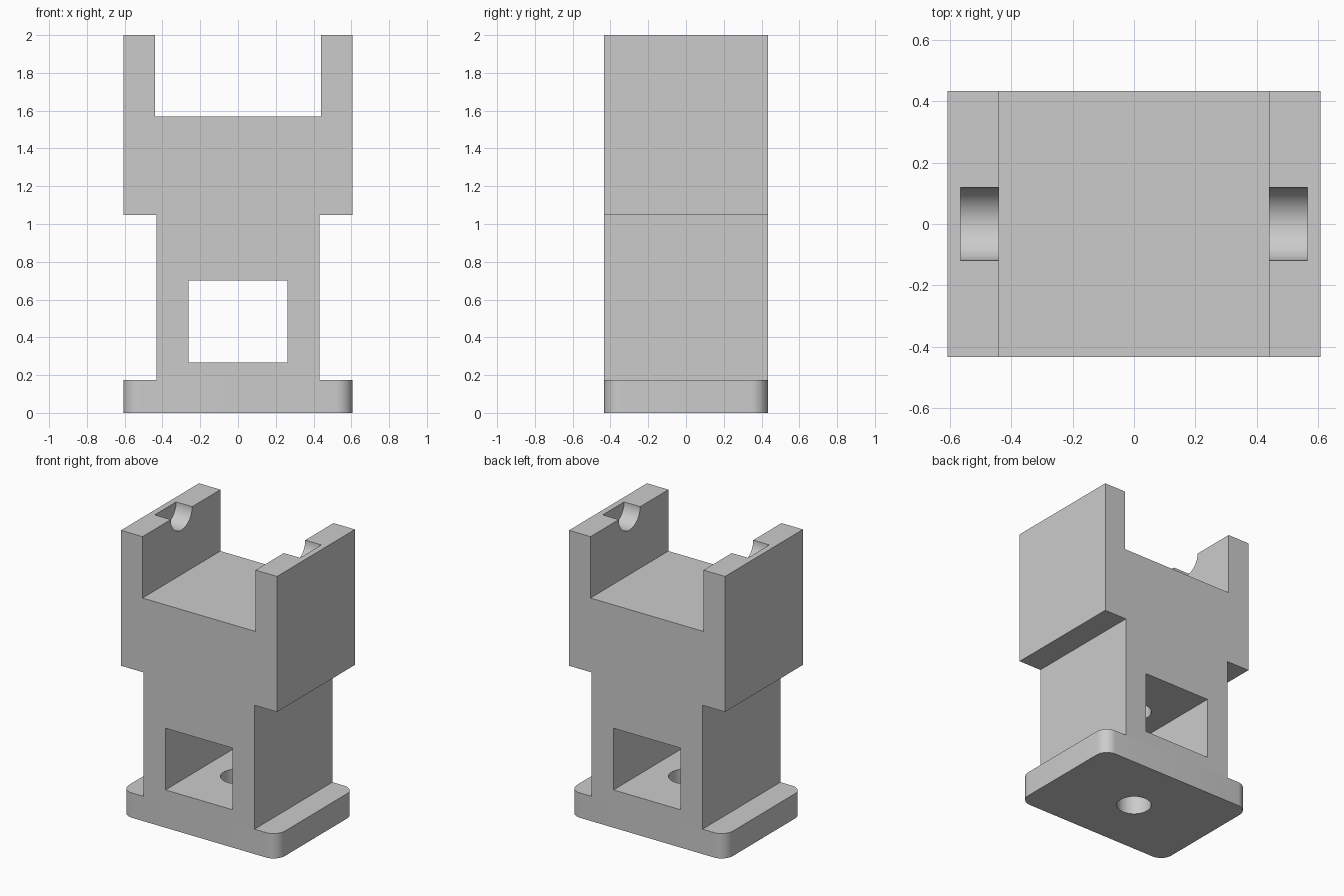
import bpy
import bmesh
from math import radians, pi, sin, cos
from mathutils import Matrix, Vector

cube = bpy.data.objects.get("Cube")
if cube:
    bpy.data.objects.remove(cube, do_unlink=True)

grey = bpy.data.materials.new("plain grey")
grey.use_nodes = True
grey.diffuse_color = (0.6, 0.6, 0.6, 1)
grey.node_tree.nodes["Principled BSDF"].inputs["Base Color"].default_value = (0.6, 0.6, 0.6, 1)

HALF_X, HALF_Y, HEIGHT = 0.607, 0.433, 2.0
WAIST, PLATE_TOP, SHOULDER = 0.432, 0.175, 1.047
CRADLE_X, CRADLE_Z = 0.44, 1.568


def add_object(name, bm):
    bmesh.ops.recalc_face_normals(bm, faces=bm.faces)
    mesh = bpy.data.meshes.new(name)
    bm.to_mesh(mesh)
    bm.free()
    mesh.materials.append(grey)
    obj = bpy.data.objects.new(name, mesh)
    bpy.context.collection.objects.link(obj)
    return obj


def extrude(name, points, direction):
    """Prism made by sweeping a closed outline along a vector."""
    bm = bmesh.new()
    face = bm.faces.new([bm.verts.new(p) for p in points])
    swept = bmesh.ops.extrude_face_region(bm, geom=[face])["geom"]
    verts = [v for v in swept if isinstance(v, bmesh.types.BMVert)]
    bmesh.ops.translate(bm, verts=verts, vec=Vector(direction))
    # extruding keeps the starting face as the end cap
    return add_object(name, bm)


def cylinder(name, radius, length, centre, axis):
    bm = bmesh.new()
    turn = Matrix.Rotation(pi / 2, 4, "Y") if axis == "X" else Matrix()
    bmesh.ops.create_cone(bm, cap_ends=True, segments=64, radius1=radius, radius2=radius,
                          depth=length, matrix=Matrix.Translation(centre) @ turn)
    return add_object(name, bm)


def box(name, size, centre):
    bm = bmesh.new()
    bmesh.ops.create_cube(bm, size=1, matrix=Matrix.Translation(centre) @ Matrix.Diagonal((*size, 1)))
    return add_object(name, bm)


def cut(obj, cutter):
    bpy.context.view_layer.objects.active = obj
    mod = obj.modifiers.new("cut", "BOOLEAN")
    mod.operation, mod.solver, mod.object = "DIFFERENCE", "EXACT", cutter
    bpy.ops.object.modifier_apply(modifier=mod.name)
    bpy.data.objects.remove(cutter, do_unlink=True)


# Base plate with rounded vertical corners
radius, steps = 0.087, 10
outline = []
for corner, (sx, sy) in enumerate([(1, 1), (-1, 1), (-1, -1), (1, -1)]):
    for i in range(steps + 1):
        a = (corner + i / steps) * pi / 2
        outline.append((sx * (HALF_X - radius) + radius * cos(a),
                        sy * (HALF_Y - radius) + radius * sin(a), 0))
base_plate = extrude("base_plate", outline, (0, 0, PLATE_TOP))

# Pillar with wide shoulders and an open cradle between two cheeks
right_half = [(WAIST, PLATE_TOP), (WAIST, SHOULDER), (HALF_X, SHOULDER),
              (HALF_X, HEIGHT), (CRADLE_X, HEIGHT), (CRADLE_X, CRADLE_Z)]
profile = right_half + [(-x, z) for x, z in reversed(right_half)]
body = extrude("cradle_body", [(x, -HALF_Y, z) for x, z in profile], (0, 2 * HALF_Y, 0))

# Window through the pillar, front to back
cut(body, box("window_cutter", (0.522, 1.2, 0.434), (0, 0, 0.483)))

# Screw hole through the floor and up into the window ceiling
for part in (base_plate, body):
    cut(part, cylinder("screw_hole_cutter", 0.112, 1.2, (0, 0, 0.45), "Z"))

# Half-round pivot notches in the inner sides of the cheeks
for side in (-1, 1):
    cut(body, cylinder("notch_cutter", 0.119, 0.265, (side * 0.4325, 0, HEIGHT), "X"))

# Smooth curved walls, sharp corners
for part in (base_plate, body):
    bpy.ops.object.select_all(action="DESELECT")
    part.select_set(True)
    bpy.context.view_layer.objects.active = part
    bpy.ops.object.shade_smooth_by_angle(angle=radians(30))
